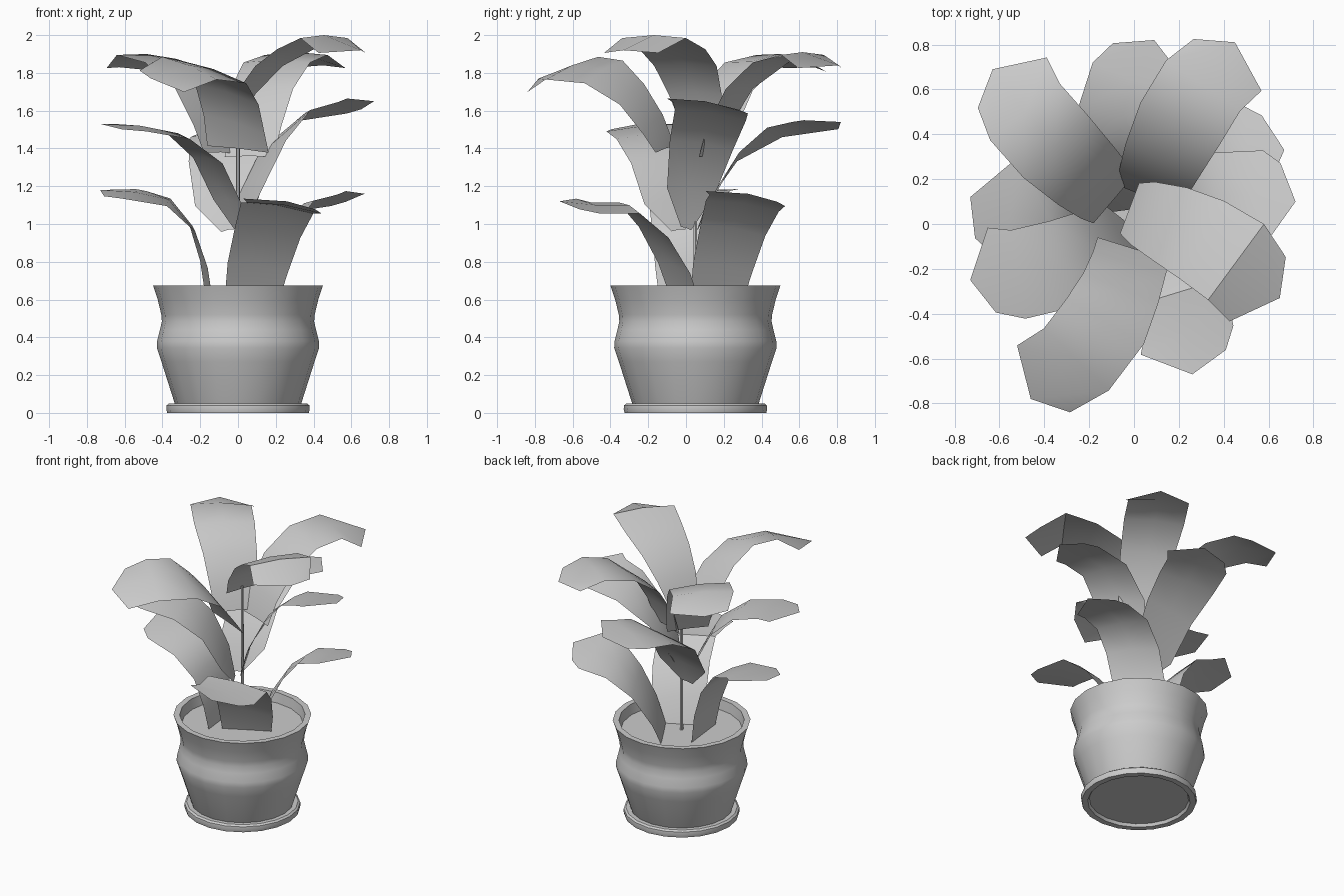
import bpy, math
from mathutils import Vector

if "Cube" in bpy.data.objects:
    bpy.data.objects.remove(bpy.data.objects["Cube"])

CENTRE_Y = 0.05   # pot and stem sit slightly behind the foliage centre


def finish(name, verts, faces, angle):
    mesh = bpy.data.meshes.new(name)
    mesh.from_pydata(verts, [], faces)
    mesh.update()
    ob = bpy.data.objects.new(name, mesh)
    bpy.context.collection.objects.link(ob)
    bpy.ops.object.select_all(action='DESELECT')
    ob.select_set(True)
    bpy.context.view_layer.objects.active = ob
    bpy.ops.object.shade_smooth_by_angle(angle=math.radians(angle))
    return ob


def lathe(name, profile, sides=20, cap_start=False, cap_end=False):
    verts, faces = [], []
    for r, z in profile:
        for i in range(sides):
            a = 2 * math.pi * i / sides
            verts.append((r * math.cos(a), CENTRE_Y + r * math.sin(a), z))
    for k in range(len(profile) - 1):
        for i in range(sides):
            j = (i + 1) % sides
            faces.append((k * sides + i, k * sides + j, (k + 1) * sides + j, (k + 1) * sides + i))
    if cap_start:
        faces.append(tuple(reversed(range(sides))))
    if cap_end:
        n = (len(profile) - 1) * sides
        faces.append(tuple(range(n, n + sides)))
    return finish(name, verts, faces, 35)


def leaf(name, base, tip, curve, widths, bow=0.04, tilt=0.03):
    """Three-column arching blade; curve holds (fraction of reach, height)."""
    base, tip = Vector(base), Vector(tip)
    chord = tip - base
    left = Vector((-chord.y, chord.x)).normalized()
    verts, faces = [], []
    for k, ((t, z), w) in enumerate(zip(curve, widths)):
        mid = base + chord * t + left * bow * math.sin(math.pi * t)
        d = chord + left * bow * math.pi * math.cos(math.pi * t)
        d.normalize()
        side = Vector((-d.y, d.x))
        # blunt point at the end, slightly off centre
        shift = d * -0.1 - side * 0.035 if k == len(curve) - 1 else Vector((0, 0))
        f = w / 0.2 if k else 0.3
        p, q = mid + side * w + shift, mid - side * w + shift
        verts += [(p.x, p.y, z - (tilt + .015) * f), (mid.x, mid.y, z), (q.x, q.y, z + (tilt - .015) * f)]
    for k in range(len(curve) - 1):
        for c in (0, 1):
            a = 3 * k + c
            faces.append((a, a + 1, a + 4, a + 3))
    return finish(name, verts, faces, 40)


# Pot, saucer, soil and stem
lathe("pot", [(.325, .03), (.335, .05), (.405, .27), (.43, .345), (.428, .38), (.413, .44), (.403, .485),
              (.406, .52), (.425, .6), (.45, .675), (.41, .675), (.395, .58)])
lathe("saucer", [(.325, .02), (.335, 0), (.375, 0), (.38, .02), (.378, .04), (.365, .05), (.32, .05)],
      cap_start=True)
lathe("soil", [(.4, .6), (.399, .605)], cap_end=True)
lathe("stem", [(.012, .58), (.009, 1.6)], sides=6, cap_end=True)

# Lower leaves
LOW = (.16, .18, .19, .2, .2, .19)
leaf("low_leaf_left", (-.15, .02), (-.73, .12),
     [(0, .59), (.05, .8), (.15, .99), (.36, 1.13), (.68, 1.17), (1, 1.18)], LOW, .055, .02)
leaf("low_leaf_front", (.07, 0), (.26, -.67),
     [(0, .59), (.1, .78), (.27, .97), (.47, 1.1), (.73, 1.1), (1, 1.12)], LOW, .05)
leaf("low_leaf_right", (.06, .16), (.67, .33),
     [(0, .59), (.1, .78), (.28, .98), (.5, 1.11), (.75, 1.14), (1, 1.16)], LOW, .055)

# Middle leaves
MID = (.04, .17, .19, .2, .2, .19)
leaf("mid_leaf_right", (.02, 0), (.72, .1),
     [(0, .98), (.07, 1.18), (.25, 1.43), (.5, 1.59), (.77, 1.63), (1, 1.65)],
     (.03, .14, .18, .19, .2, .19), .08)
leaf("mid_leaf_left", (0, -.04), (-.73, -.25),
     [(0, .97), (.08, 1.13), (.23, 1.35), (.45, 1.48), (.72, 1.52), (1, 1.53)], MID, .045, .015)
leaf("mid_leaf_back", (-.05, .06), (.09, .82),
     [(0, .97), (.08, 1.13), (.27, 1.37), (.52, 1.5), (.75, 1.53), (1, 1.54)], MID, .08, .025)

# Upper leaves
TOP = (.14, .16, .18, .2, .2, .19)
leaf("top_leaf_back_right", (.06, .12), (.45, .81),
     [(0, 1.36), (.07, 1.53), (.22, 1.73), (.45, 1.87), (.7, 1.91), (1, 1.84)], TOP, .035, 0)
leaf("top_leaf_back_left", (-.09, .11), (-.63, .69),
     [(0, 1.38), (.07, 1.53), (.21, 1.73), (.44, 1.86), (.7, 1.9), (1, 1.83)], TOP, .03, -.01)
leaf("top_leaf_front_left", (0, -.11), (-.46, -.78),
     [(0, 1.4), (.08, 1.54), (.22, 1.7), (.42, 1.82), (.68, 1.84), (1, 1.77)],
     (.17, .17, .18, .2, .2, .19), .08, .06)
leaf("top_leaf_front_right", (-.02, .07), (.65, -.33),
     [(0, 1.57), (.08, 1.7), (.25, 1.85), (.45, 1.94), (.68, 2.0), (1, 1.92)],
     (.12, .15, .18, .2, .21, .19), .045, 0)
